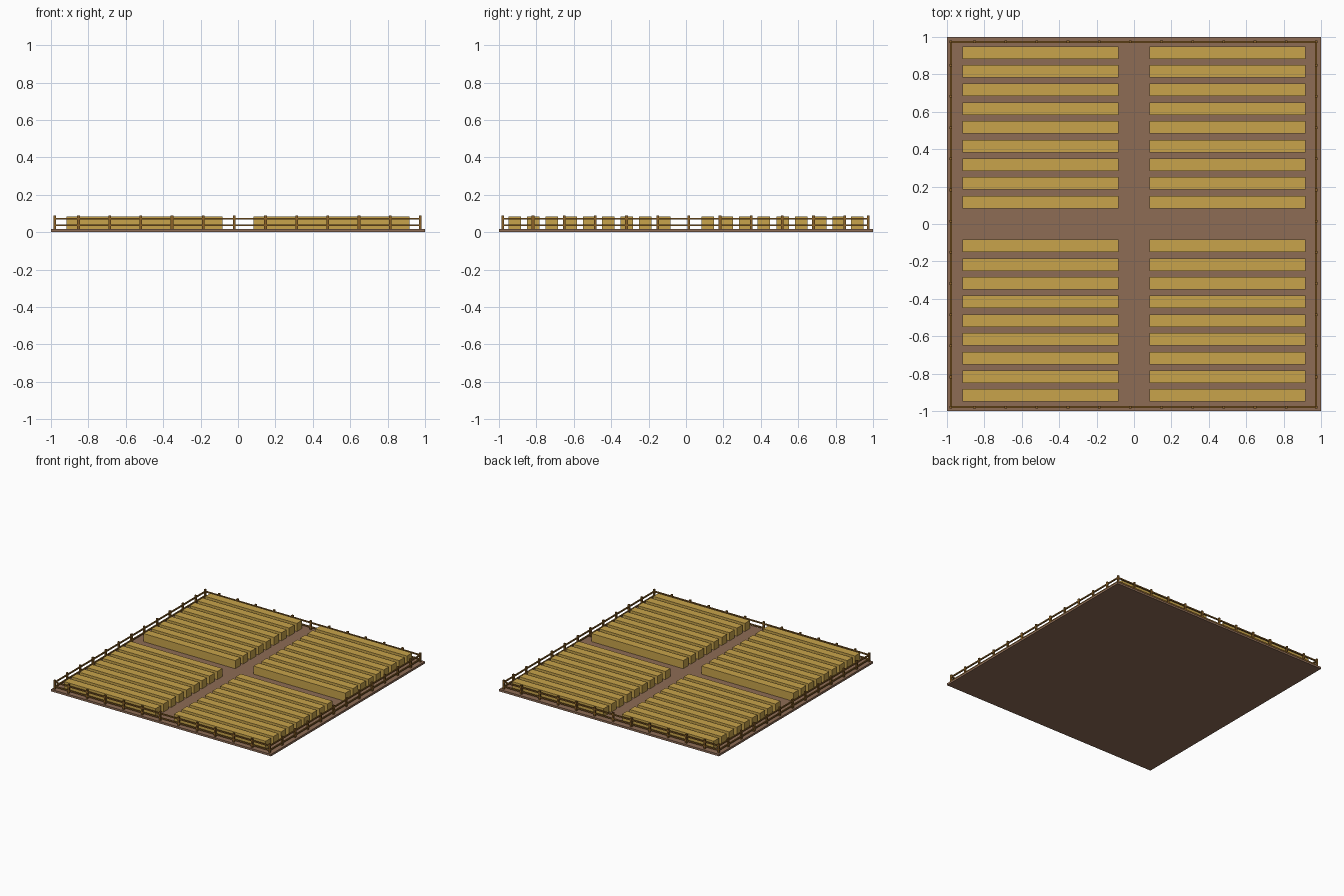
import bpy, bmesh
from mathutils import Matrix, Vector

if "Cube" in bpy.data.objects:
    bpy.data.objects.remove(bpy.data.objects["Cube"])


def material(name, rgb):
    m = bpy.data.materials.new(name)
    m.diffuse_color = (*rgb, 1)
    m.use_nodes = True
    m.node_tree.nodes["Principled BSDF"].inputs["Base Color"].default_value = m.diffuse_color
    return m


def boxes(name, items, mat):
    # One object made of boxes given as (min corner, max corner)
    bm = bmesh.new()
    for lo, hi in items:
        lo, hi = Vector(lo), Vector(hi)
        bmesh.ops.create_cube(bm, size=1, matrix=Matrix.Translation((lo + hi) / 2) @ Matrix.Diagonal((*(hi - lo), 1)))
    me = bpy.data.meshes.new(name)
    bm.to_mesh(me)
    bm.free()
    me.materials.append(mat)
    ob = bpy.data.objects.new(name, me)
    bpy.context.collection.objects.link(ob)


soil = material("soil", (0.27, 0.15, 0.09))
straw = material("straw", (0.58, 0.37, 0.07))
wood = material("wood", (0.26, 0.12, 0.02))
U = 1 / 60
BASE = U

# Ground slab
boxes("soil_base", [((-1, -1, 0), (1, 1, BASE))], soil)

# Four fields of nine crop rows
for sx, xname in ((-1, "left"), (1, "right")):
    for sy, yname in ((-1, "front"), (1, "back")):
        rows = []
        for i in range(9):
            x, y = sx * 0.5, sy * (0.1167 + 0.1 * i)
            rows.append(((x - 0.4167, y - 0.0333, BASE), (x + 0.4167, y + 0.0333, 0.0833)))
        boxes(f"crop_rows_{yname}_{xname}", rows, straw)

# Fence on each side: posts every ten units with two rails
LO, HI = -0.979, 0.974
P, R = 0.007, 0.005
xs = [-0.853 + k / 6 for k in range(11)]
ys = [-0.818 + k / 6 for k in range(11)]
for name, c in (("front", LO), ("back", HI)):
    boxes(f"{name}_fence_posts", [((x - P, c - P, BASE), (x + P, c + P, 0.09)) for x in xs], wood)
    boxes(f"{name}_fence_rails", [((LO, c - R, z - R), (HI, c + R, z + R)) for z in (0.037, 0.072)], wood)
for name, c in (("left", LO), ("right", HI)):
    boxes(f"{name}_fence_posts", [((c - P, y - P, BASE), (c + P, y + P, 0.09)) for y in ys], wood)
    boxes(f"{name}_fence_rails", [((c - R, LO, z - R), (c + R, HI, z + R)) for z in (0.037, 0.072)], wood)

# Corner posts
boxes("corner_posts", [((x - P, y - P, BASE), (x + P, y + P, 0.09)) for x in (LO, HI) for y in (LO, HI)], wood)
